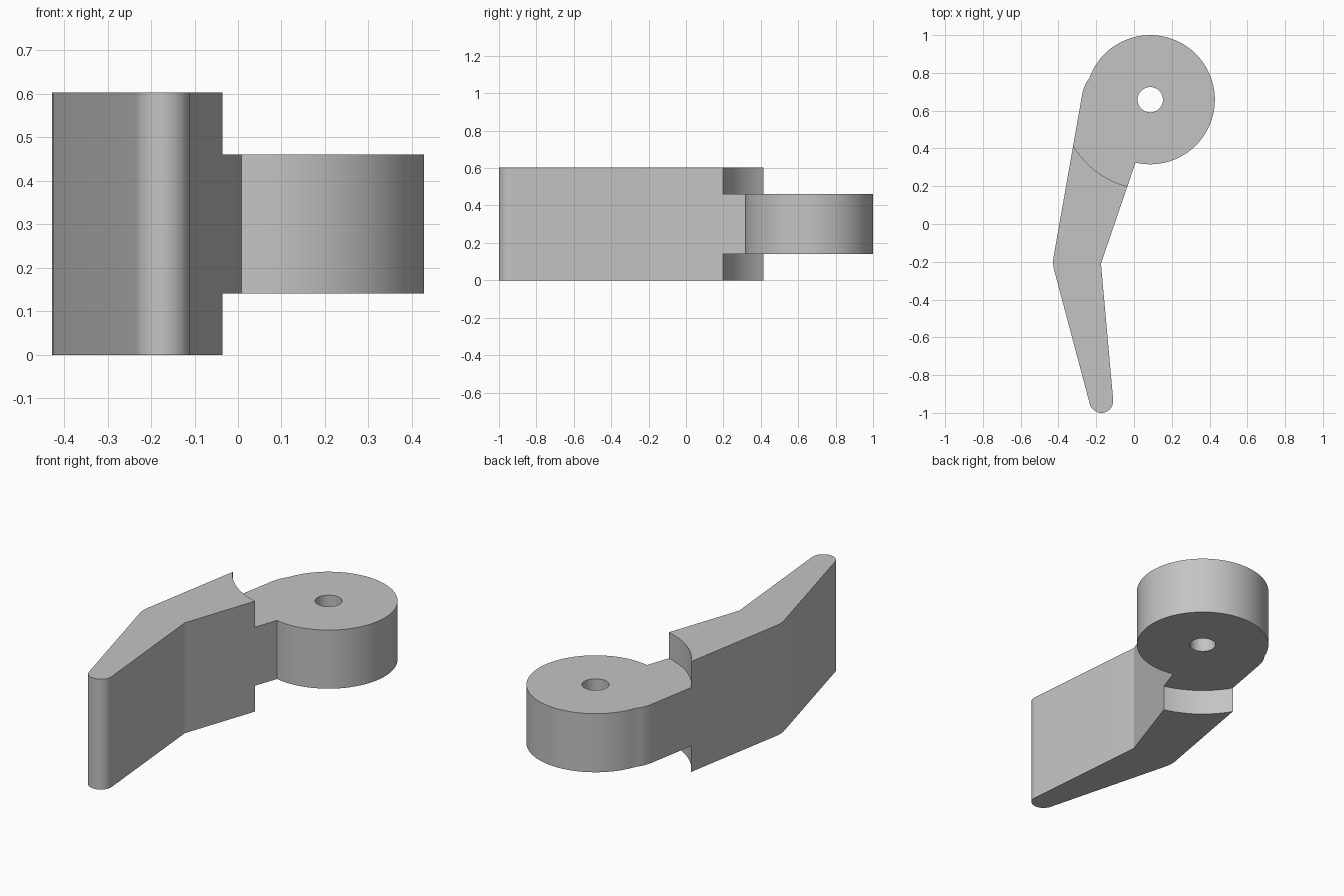
import bpy, bmesh, math
from mathutils import Vector

cube = bpy.data.objects.get("Cube")
if cube:
    bpy.data.objects.remove(cube, do_unlink=True)

HUB = Vector((0.086, 0.658))
HUB_R, HOLE_R, STEP_R = 0.342, 0.067, 0.475
HEIGHT, LOW, HIGH = 0.603, 0.141, 0.461

grey = bpy.data.materials.new("light_grey")
grey.use_nodes = True
grey.diffuse_color = (0.55, 0.55, 0.55, 1)
grey.node_tree.nodes["Principled BSDF"].inputs["Base Color"].default_value = grey.diffuse_color


def arc(centre, radius, start, end, steps):
    """Points on an arc, angles in radians."""
    angles = [start + (end - start) * i / steps for i in range(steps + 1)]
    return [(centre[0] + radius * math.cos(a), centre[1] + radius * math.sin(a)) for a in angles]


def prism(name, outline, z0, z1):
    """Extrude a flat outline from z0 to z1."""
    bm = bmesh.new()
    face = bm.faces.new([bm.verts.new((x, y, z0)) for x, y in outline])
    top = bmesh.ops.extrude_face_region(bm, geom=[face])["geom"]
    bmesh.ops.translate(bm, vec=(0, 0, z1 - z0),
                        verts=[v for v in top if isinstance(v, bmesh.types.BMVert)])
    bmesh.ops.recalc_face_normals(bm, faces=bm.faces)
    mesh = bpy.data.meshes.new(name)
    bm.to_mesh(mesh)
    bm.free()
    mesh.materials.append(grey)
    obj = bpy.data.objects.new(name, mesh)
    bpy.context.collection.objects.link(obj)
    return obj


def hub_angle(x, y):
    return math.atan2(y - HUB.y, x - HUB.x)


# Lever outline: rounded tip, bent arm, round hub, blended shoulder
outline = arc((-0.173, -0.937), 0.063, math.radians(194), math.radians(364), 20)
outline += [(-0.175, -0.21)]
outline += arc(HUB, HUB_R, hub_angle(0.008, 0.325), hub_angle(-0.236, 0.772), 72)
outline += [(-0.252, 0.75), (-0.264, 0.725), (-0.272, 0.698), (-0.278, 0.665)]
outline += [(-0.425, -0.17), (-0.428, -0.19), (-0.428, -0.21), (-0.425, -0.235)]
lever = prism("lever_arm", outline, 0, HEIGHT)

# Cutters: hub relief above and below, and the pivot hole
cuts = [("upper_relief_cutter", STEP_R, HIGH, 1, 128),
        ("lower_relief_cutter", STEP_R, -1, LOW, 128),
        ("pivot_hole_cutter", HOLE_R, -0.5, 0.9, 40)]
cutters = []
for name, radius, z0, z1, sides in cuts:
    cutter = prism(name, arc(HUB, radius, 0, math.tau, sides)[:-1], z0, z1)
    cutter.hide_render = True
    mod = lever.modifiers.new(name, 'BOOLEAN')
    mod.operation = 'DIFFERENCE'
    mod.solver = 'EXACT'
    mod.object = cutter
    cutters.append(cutter)

bpy.ops.object.select_all(action='DESELECT')
lever.select_set(True)
bpy.context.view_layer.objects.active = lever
for name, *_ in cuts:
    bpy.ops.object.modifier_apply(modifier=name)
for cutter in cutters:
    bpy.data.objects.remove(cutter, do_unlink=True)

bpy.ops.object.shade_smooth_by_angle(angle=math.radians(20))
